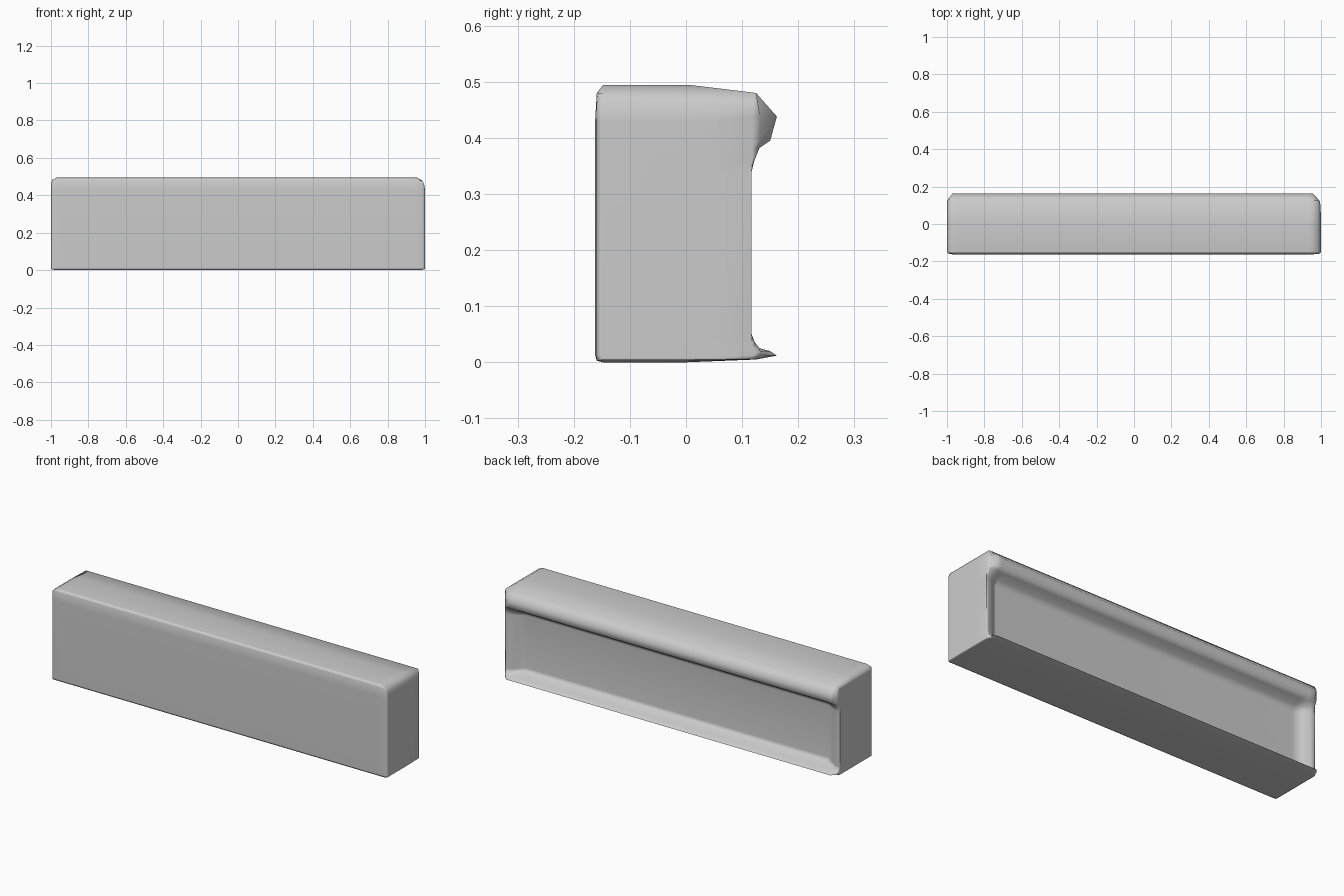
import bpy, bmesh, math

if "Cube" in bpy.data.objects:
    bpy.data.objects.remove(bpy.data.objects["Cube"])

# outer (y, z) profile: bottom lip -> front -> top -> upper lip
OUTER = [(.162, .012), (.125, .005), (0, 0), (-.148, 0), (-.159, .003), (-.162, .013),
         (-.162, .43), (-.159, .48), (-.148, .494), (.01, .494), (.125, .48),
         (.162, .438), (.15, .395), (.131, .382)]
# recess at the end-wall rim and at full depth
RIM = [(.122, .36), (.117, .34), (.117, .05), (.123, .035), (.131, .025), (.15, .02)]
DEEP = [(.09, .365), (.07, .335), (.07, .055), (.09, .037), (.131, .025), (.15, .02)]

# x, recess depth fraction, clamps: y min, y max, z min, z max
STATIONS = [
    (-1.0, 0, -.15, .118, .007, .465),
    (-.992, 0, -.158, .137, .003, .483),
    (-.972, 0, -.162, .162, 0, .494),
    (-.94, .45, -.162, .162, 0, .494),
    (-.90, 1, -.162, .162, 0, .494),
    (.90, 1, -.162, .162, 0, .494),
    (.935, .45, -.162, .162, 0, .494),
    (.958, .1, -.162, .162, 0, .494),
    (.985, 0, -.16, .132, .002, .48),
    (.995, 0, -.157, .118, .004, .46),
    (1.0, 0, -.15, .04, .007, .43),
]


def section(t, y0, y1, z0, z1):
    inner = [(a + (c - a) * t, b + (d - b) * t) for (a, b), (c, d) in zip(RIM, DEEP)]
    return [(min(max(y, y0), y1), min(max(z, z0), z1)) for y, z in OUTER + inner]


# body: lofted C-shaped sections with capped ends
bm = bmesh.new()
rings = [[bm.verts.new((x, y, z)) for y, z in section(*p)] for x, *p in STATIONS]
for a, b in zip(rings, rings[1:]):
    n = len(a)
    for i in range(n):
        j = (i + 1) % n
        bm.faces.new((a[i], a[j], b[j], b[i]))
bm.faces.new(rings[0])
bm.faces.new(rings[-1])
bmesh.ops.remove_doubles(bm, verts=bm.verts, dist=1e-5)
bmesh.ops.recalc_face_normals(bm, faces=bm.faces)
mesh = bpy.data.meshes.new("recessed_panel")
bm.to_mesh(mesh)
bm.free()
panel = bpy.data.objects.new("recessed_panel", mesh)
bpy.context.collection.objects.link(panel)
bpy.context.view_layer.objects.active = panel
panel.select_set(True)
bpy.ops.object.shade_smooth_by_angle(angle=math.radians(75))
wn = panel.modifiers.new("soft_shading", 'WEIGHTED_NORMAL')
wn.keep_sharp = True
